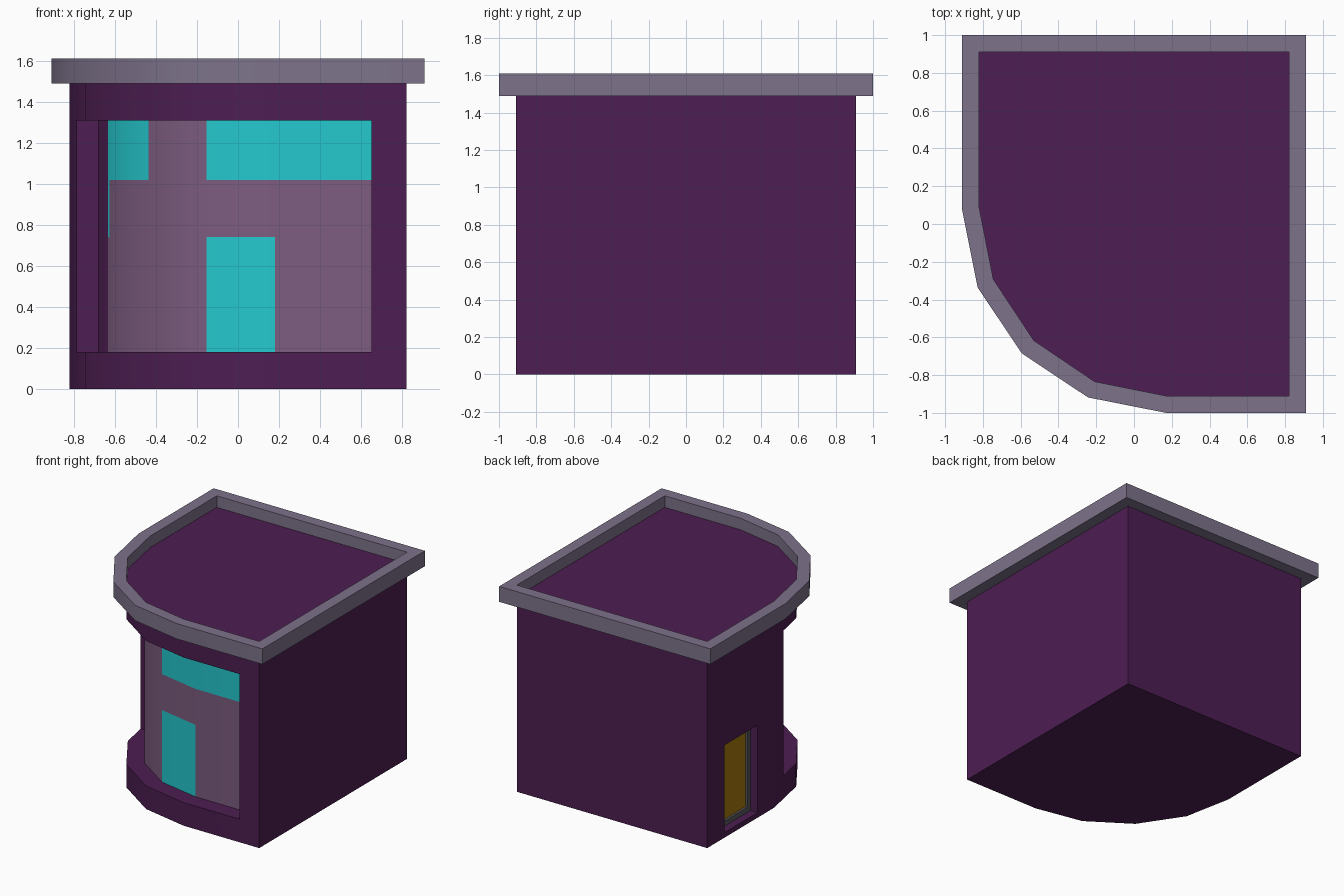
import bpy, bmesh
from math import sin, cos, radians

if "Cube" in bpy.data.objects:
    bpy.data.objects.remove(bpy.data.objects["Cube"])


def material(name, r, g, b):
    m = bpy.data.materials.new(name)
    m.diffuse_color = (r, g, b, 1)
    m.use_nodes = True
    m.node_tree.nodes["Principled BSDF"].inputs["Base Color"].default_value = m.diffuse_color
    return m


PURPLE = material("purple_wall", .074, .013, .084)
TRIM = material("roof_trim", .205, .17, .255)
MAUVE = material("mauve_panel", .205, .109, .216)
CYAN = material("cyan_glass", .018, .578, .61)
ORANGE = material("orange_door", .39, .195, .004)
GREY = material("dark_frame", .1, .1, .11)


def finish(name, bm, *mats):
    me = bpy.data.meshes.new(name)
    bm.to_mesh(me)
    bm.free()
    ob = bpy.data.objects.new(name, me)
    bpy.context.collection.objects.link(ob)
    for m in mats:
        me.materials.append(m)
    return ob


def prism(name, pts, z0, z1, mat=PURPLE):
    bm = bmesh.new()
    f = bm.faces.new([bm.verts.new((x, y, z0)) for x, y in pts])
    up = bmesh.ops.extrude_face_region(bm, geom=[f])["geom"]
    bmesh.ops.translate(bm, vec=(0, 0, z1 - z0),
                        verts=[v for v in up if isinstance(v, bmesh.types.BMVert)])
    bmesh.ops.recalc_face_normals(bm, faces=bm.faces)
    return finish(name, bm, mat)


def box(name, x0, x1, y0, y1, z0, z1, mat=PURPLE):
    return prism(name, [(x0, y0), (x1, y0), (x1, y1), (x0, y1)], z0, z1, mat)


def arc(cx, cy, rx, ry, first=0):
    angles = [radians(180 + 22.5 * i) for i in range(first, 5)]
    return [(cx + rx * cos(a), cy + ry * sin(a)) for a in angles]


def footprint(hx, hy, cx, cy):
    return arc(cx, cy, cx + hx, cy + hy) + [(hx, -hy), (hx, hy), (-hx, hy)]


def smooth(ob):
    bpy.ops.object.select_all(action='DESELECT')
    ob.select_set(True)
    bpy.context.view_layer.objects.active = ob
    bpy.ops.object.shade_smooth_by_angle(angle=radians(30))


def cut(ob, cutter):
    mod = ob.modifiers.new("cut", 'BOOLEAN')
    mod.operation = 'DIFFERENCE'
    mod.solver = 'EXACT'
    mod.object = cutter
    bpy.context.view_layer.objects.active = ob
    bpy.ops.object.modifier_apply(modifier=mod.name)
    bpy.data.objects.remove(cutter)


# Main body with the faceted round corner
inner = footprint(.82, .91, .17, .09)
body = prism("body", inner, 0, 1.52)


# Shopfront recess following the curve
def front_path(r):
    return [(.18 - r + .005, -.073), *arc(.18, .09, r, r, 1), (.65, .09 - r)]


cut(body, prism("recess_cutter", front_path(.866) + [(.65, -1.2), (-1.2, -1.2), (-1.2, -.073)], .18, 1.31))

# Side door recess
cut(body, box("door_cutter", -1.1, -.735, .29, .70, .04, .72))
smooth(body)

# Shopfront panel: grid of columns and rows, some cells glazed
path, rows = front_path(.872), [.18, .74, 1.02, 1.31]
path[0] = (-.658, -.073)
glazed = {(0, 1), (0, 2), (1, 2), (3, 0), (3, 2), (4, 2)}
bm = bmesh.new()
grid = [[bm.verts.new((x, y, z)) for z in rows] for x, y in path]
for i in range(len(path) - 1):
    for j in range(3):
        f = bm.faces.new((grid[i][j], grid[i + 1][j], grid[i + 1][j + 1], grid[i][j + 1]))
        f.material_index = int((i, j) in glazed)
smooth(finish("shopfront_panel", bm, MAUVE, CYAN))

# Side door and its frame
box("door", -.742, -.73, .30, .69, .05, .71, ORANGE)
for name, y0, y1, z0, z1 in (("frame_front", .29, .33, .04, .72),
                             ("frame_back", .66, .70, .04, .72),
                             ("frame_sill", .33, .66, .04, .08),
                             ("frame_head", .33, .66, .68, .72)):
    box(name, -.76, -.735, y0, y1, z0, z1, GREY)

# Roof parapet ring
outer = footprint(.91, 1, .17, .075)
bm = bmesh.new()
loops = [[bm.verts.new((x, y, z)) for x, y in pts]
         for pts, z in ((outer, 1.49), (outer, 1.61), (inner, 1.61), (inner, 1.49))]
n = len(outer)
for k in range(4):
    a, b = loops[k], loops[(k + 1) % 4]
    for i in range(n):
        j = (i + 1) % n
        bm.faces.new((a[i], a[j], b[j], b[i]))
bmesh.ops.recalc_face_normals(bm, faces=bm.faces)
smooth(finish("roof_parapet", bm, TRIM))
